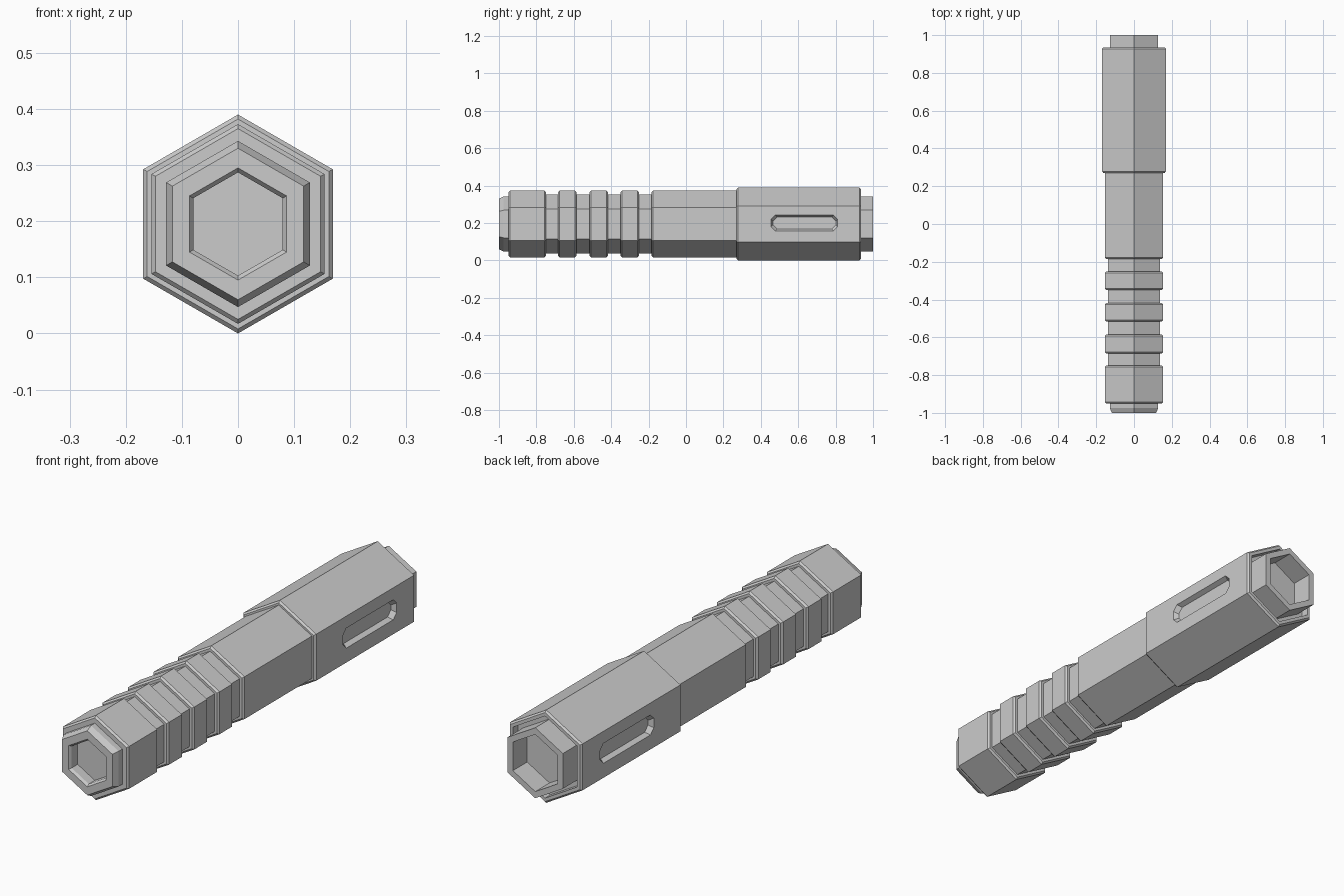
import bpy
import bmesh
from math import sin, cos, pi

SIDES = 6
MID_Z = 0.195
BEVEL = 0.008

cube = bpy.data.objects.get("Cube")
if cube:
    bpy.data.objects.remove(cube, do_unlink=True)

grey = bpy.data.materials.new("plain grey")
grey.use_nodes = True
grey.diffuse_color = (0.6, 0.6, 0.6, 1)
grey.node_tree.nodes["Principled BSDF"].inputs["Base Color"].default_value = (0.6, 0.6, 0.6, 1)


def add_object(name, bm):
    bmesh.ops.recalc_face_normals(bm, faces=bm.faces)
    mesh = bpy.data.meshes.new(name)
    bm.to_mesh(mesh)
    bm.free()
    mesh.materials.append(grey)
    obj = bpy.data.objects.new(name, mesh)
    bpy.context.scene.collection.objects.link(obj)
    return obj


def hex_lathe(name, profile):
    """Sweep (radius, y) points around the long axis and cap both ends."""
    bm = bmesh.new()
    rings = []
    for r, y in profile:
        rings.append([bm.verts.new((r * sin(2 * pi * k / SIDES), y,
                                    MID_Z + r * cos(2 * pi * k / SIDES)))
                      for k in range(SIDES)])
    for a, b in zip(rings, rings[1:]):
        for k in range(SIDES):
            n = (k + 1) % SIDES
            bm.faces.new((a[k], a[n], b[n], b[k]))
    bm.faces.new(rings[0])
    bm.faces.new(rings[-1])
    return add_object(name, bm)


def band(r, y0, y1):
    """Profile of a raised band with chamfered edges."""
    return [(r - BEVEL, y0), (r, y0 + BEVEL), (r, y1 - BEVEL), (r - BEVEL, y1)]


# Hollow front tip
hex_lathe("front_tip", [(0.092, -0.935), (0.092, -0.99), (0.1, -1), (0.135, -1),
                        (0.148, -0.975), (0.148, -0.92)])

# Grip and body, with grooves between the raised bands
GROOVE = 0.158
bands = [(-0.95, -0.748), (-0.685, -0.585), (-0.517, -0.417),
         (-0.35, -0.252), (-0.185, 0.3)]
profile = []
for i, (y0, y1) in enumerate(bands):
    if i:
        profile.append((GROOVE, y0))
    profile += band(0.178, y0, y1)
    if i < len(bands) - 1:
        profile.append((GROOVE, y1))
hex_lathe("grip_body", profile)

# Wide rear sleeve, recessed at its back end
sleeve = hex_lathe("rear_sleeve", band(0.195, 0.27, 0.935)
                   + [(0.172, 0.935), (0.172, 0.9)])

# Hollow rear tube
hex_lathe("rear_tube", [(0.148, 0.88), (0.148, 1), (0.12, 1), (0.12, 0.905)])


def slot_outline(bm, x, grow):
    """Long octagon across the y-z plane."""
    hy, hz, c = 0.168 + grow, 0.032 + grow, 0.022
    corners = [(hy, hz - c), (hy - c, hz), (c - hy, hz), (-hy, hz - c),
               (-hy, c - hz), (c - hy, -hz), (hy - c, -hz), (hy, c - hz)]
    return [bm.verts.new((x, 0.633 + y, 0.2 + z)) for y, z in corners]


# Sloped slots cut into both sides of the sleeve
for label, side in (("left", 1), ("right", -1)):
    bm = bmesh.new()
    inner = slot_outline(bm, side * 0.149, 0)
    outer = slot_outline(bm, side * 0.189, 0.02)
    for k in range(len(inner)):
        n = (k + 1) % len(inner)
        bm.faces.new((inner[k], inner[n], outer[n], outer[k]))
    bm.faces.new(inner)
    bm.faces.new(outer)
    cutter = add_object(label + "_slot_cutter", bm)
    cutter.hide_render = True
    cutter.hide_set(True)
    cutter.display_type = 'WIRE'
    cut = sleeve.modifiers.new(label + "_slot", 'BOOLEAN')
    cut.operation = 'DIFFERENCE'
    cut.solver = 'EXACT'
    cut.object = cutter
